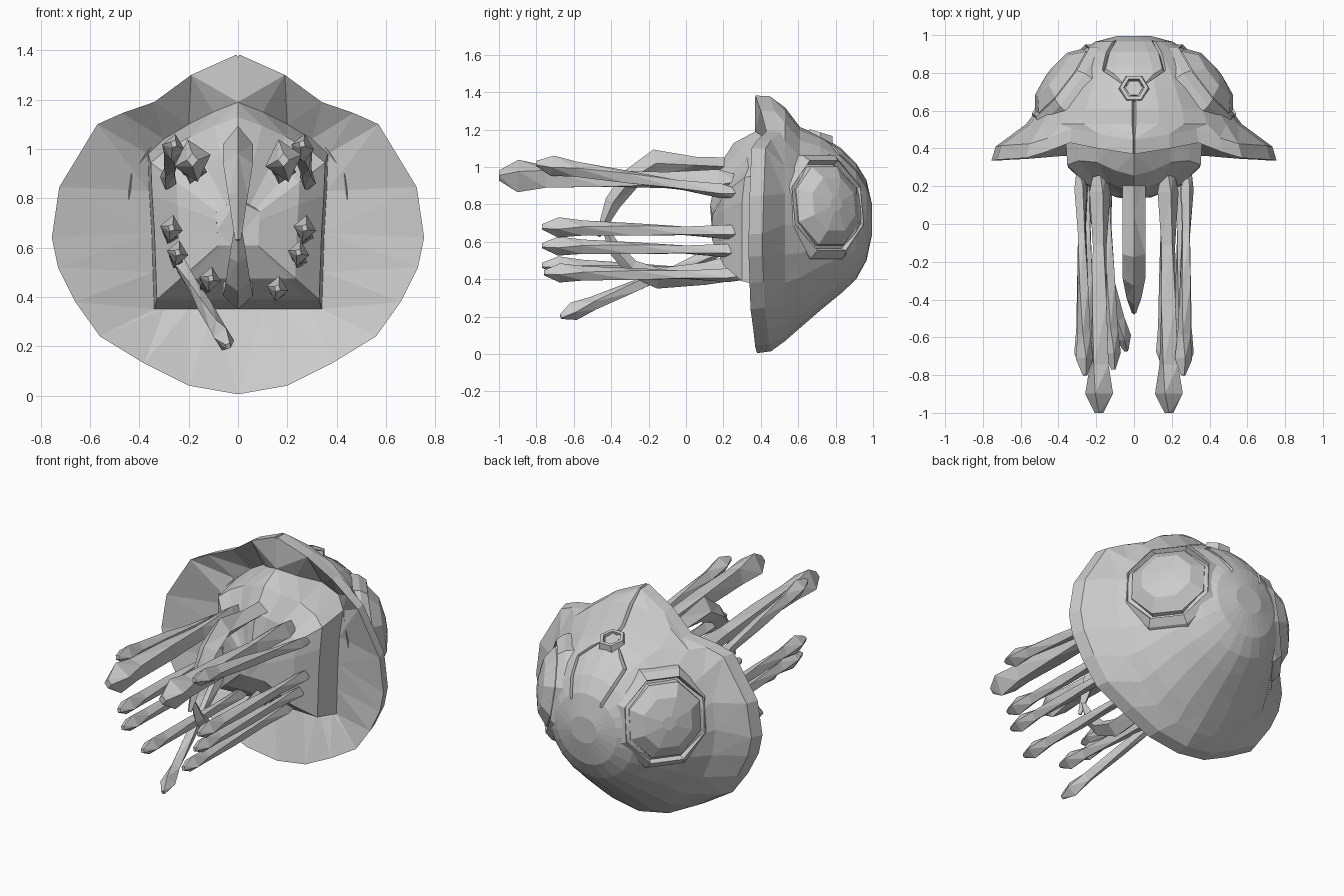
import bpy, bmesh, math
from mathutils import Vector

cube = bpy.data.objects.get("Cube")
if cube:
    bpy.data.objects.remove(cube)

grey = bpy.data.materials.new("stone_grey")
grey.use_nodes = True
GREY = (0.6, 0.6, 0.6, 1)
grey.diffuse_color = GREY
grey.node_tree.nodes["Principled BSDF"].inputs["Base Color"].default_value = GREY


def loft(name, rings, closed=False):
    """Skin equal rings of points; cap the ends unless the rings form a loop."""
    bm = bmesh.new()
    vs = [[bm.verts.new(p) for p in ring] for ring in rings]
    n = len(vs[0])
    for a, b in zip(vs, vs[1:] + vs[:1] if closed else vs[1:]):
        for i in range(n):
            j = (i + 1) % n
            bm.faces.new((a[i], a[j], b[j], b[i]))
    if not closed:
        bm.faces.new(vs[0])
        bm.faces.new(vs[-1])
    bmesh.ops.recalc_face_normals(bm, faces=bm.faces)
    bmesh.ops.triangulate(bm, faces=[f for f in bm.faces if len(f.verts) == 4])
    me = bpy.data.meshes.new(name)
    bm.to_mesh(me)
    bm.free()
    me.materials.append(grey)
    ob = bpy.data.objects.new(name, me)
    bpy.context.collection.objects.link(ob)
    return ob


def mirrored(half):
    """Complete a bottom-to-top half outline with its opposite side."""
    return half + [(-x, y, z) for x, y, z in half[-2:0:-1]]


def strand(name, path, sizes, sides=4, twist=0.0):
    """Faceted tube through the path; each size is (sideways, upright) radius."""
    pts = [Vector(p) for p in path]
    rings = []
    for k, (p, (rw, rh)) in enumerate(zip(pts, sizes)):
        d = (pts[min(k + 1, len(pts) - 1)] - pts[max(k - 1, 0)]).normalized()
        side = Vector((1, 0, 0))
        side = (side - d * side.dot(d)).normalized()
        up = side.cross(d)
        ang = [math.tau * i / sides + twist * k for i in range(sides)]
        rings.append([p + side * rw * math.cos(a) + up * rh * math.sin(a) for a in ang])
    return loft(name, rings)


# Shell: rim outline from bottom to crest, then shrinking oval sections
rim = [(0, .38, .005), (.2, .37, .04), (.38, .36, .13), (.56, .345, .24), (.66, .34, .38),
       (.73, .335, .52), (.755, .335, .64), (.725, .34, .845), (.57, .35, 1.1),
       (.47, .38, 1.145), (.34, .43, 1.19), (.19, .4, 1.3), (0, .37, 1.385)]
back_rim = [(x * .97, y + .075, z * .99 + .01) for x, y, z in rim]


def oval(y, w, bottom, top, pinch=1.0):
    mid, h = (top + bottom) / 2, (top - bottom) / 2
    half = []
    for i in range(13):
        t = math.pi * i / 12
        half.append((w * math.sin(t) ** pinch if 0 < i < 12 else 0, y, mid - h * math.cos(t)))
    return mirrored(half)


# Mouth base: flat floor, upright sides and a gabled top, meeting a hollow bowl
base = [(0, .49, .35), (.1, .49, .35), (.2, .49, .35), (.3, .48, .35), (.34, .47, .35),
        (.345, .47, .5), (.35, .47, .66), (.36, .47, .83), (.365, .5, .98),
        (.3, .55, 1.04), (.2, .53, 1.1), (.1, .43, 1.15), (0, .37, 1.19)]


def mouth_ring(y, s):
    return mirrored([(x * min(1, s * 1.1), y + (py - .47) * s * .5, .68 + (z - .68) * s)
                     for x, py, z in base])


shell = loft("shell", [
    mouth_ring(.14, .22), mouth_ring(.2, .62), mouth_ring(.3, .88), mirrored(base),
    mirrored(rim), mirrored(back_rim), oval(.53, .57, .07, 1.32, 1.1),
    oval(.61, .51, .14, 1.215), oval(.72, .44, .235, 1.17), oval(.83, .365, .325, 1.1),
    oval(.91, .29, .4, 1.02), oval(.965, .205, .5, .93), oval(.995, .09, .64, .8)])

# Seams cut into the crown
seam_paths = [[(0, .34, 1.39), (0, .45, 1.39), (0, .53, 1.32), (0, .61, 1.215), (0, .72, 1.17)]]
seam_paths += [[(0, .72, 1.18), (s * .07, .76, 1.15), (s * .16, .82, 1.07),
                (s * .14, .9, .99), (s * .1, .98, .88)] for s in (-1, 1)]
for path in seam_paths:
    cutter = strand("seam_cutter", path, [(.011, .02)] * len(path))
    cutter.hide_render = True
    cutter.hide_set(True)
    cut = shell.modifiers.new("seam", 'BOOLEAN')
    cut.operation = 'DIFFERENCE'
    cut.object = cutter


def polygon(center, normal, radius, sides, lift, stretch=1.0):
    n = Vector(normal).normalized()
    u = Vector((0, 0, 1)) if abs(n.z) < .7 else Vector((0, 1, 0))
    u = (u - n * u.dot(n)).normalized()
    v = n.cross(u)
    return [Vector(center) + n * lift + u * radius * stretch * math.cos(a)
            + v * radius * math.sin(a)
            for a in [math.tau * (i + .5) / sides for i in range(sides)]]


# Eyes: low octagonal socket ring and a broad domed lens on each side
for side, label in ((1, "left"), (-1, "right")):
    c, n = (side * .365, .74, .79), (side * .78, .6, .14)
    loft(label + "_eye_socket", [polygon(c, n, r, 8, h, 1.05) for r, h in
         ((.31, -.12), (.285, -.01), (.25, .03), (.235, .0), (.235, -.12))], True)
    loft(label + "_eye_lens", [polygon(c, n, r, 8, h, 1.03) for r, h in
         ((.232, -.1), (.222, .03), (.15, .085), (.04, .105))])

# Crown stud: hexagonal ring with a sunken centre
c, n = (0, .715, 1.16), (0, .3, 1)
loft("crown_stud_ring", [polygon(c, n, r, 6, h) for r, h in
     ((.09, -.03), (.075, .025), (.055, .025), (.05, -.03))], True)
loft("crown_stud_core", [polygon(c, n, r, 6, h) for r, h in ((.05, -.03), (.045, .015))])

# Curved beak halves that meet in front of the mouth
strand("upper_beak", [(0, .26, 1.0), (0, .05, 1.01), (0, -.16, 1.02), (0, -.29, .94),
                      (0, -.39, .81), (0, -.47, .63)],
       [(.06, .05), (.06, .045), (.06, .075), (.06, .055), (.04, .045), (.012, .012)])
strand("lower_beak", [(0, .3, .47), (0, .1, .43), (0, -.15, .405), (0, -.29, .46),
                      (0, -.38, .56), (0, -.45, .71)],
       [(.06, .07), (.06, .06), (.06, .055), (.05, .045), (.035, .035), (.01, .01)])


def feeler(name, start, end, thick, twist=.35):
    """Slender spike that swells near the far end and closes to a blunt point."""
    a, b = Vector(start), Vector(end)
    steps = ((0, .45), (.08, .75), (.3, .55), (.55, .7), (.8, .75), (.92, 1), (1, .3))
    strand(name, [a.lerp(b, t) for t, s in steps],
           [(thick * s * .85, thick * s) for t, s in steps], 4, twist)


# Long upper feelers, in mirrored pairs
for side, label in ((1, "left"), (-1, "right")):
    feeler(label + "_long_feeler", (side * .18, .27, .92), (side * .185, -1.0, .955), .09, .26)
    feeler(label + "_upper_feeler", (side * .285, .27, .86), (side * .26, -.8, 1.02), .055)
    feeler(label + "_side_feeler", (side * .275, .32, .65), (side * .27, -.77, .68), .055)
    feeler(label + "_middle_feeler", (side * .25, .32, .55), (side * .245, -.77, .58), .052)

# Uneven lower feelers
feeler("left_lower_feeler", (.16, .31, .42), (.16, -.76, .435), .052)
feeler("right_lower_feeler", (-.15, .31, .43), (-.11, -.77, .475), .052)
feeler("right_drooping_feeler", (-.25, .2, .56), (-.04, -.67, .2), .05)
